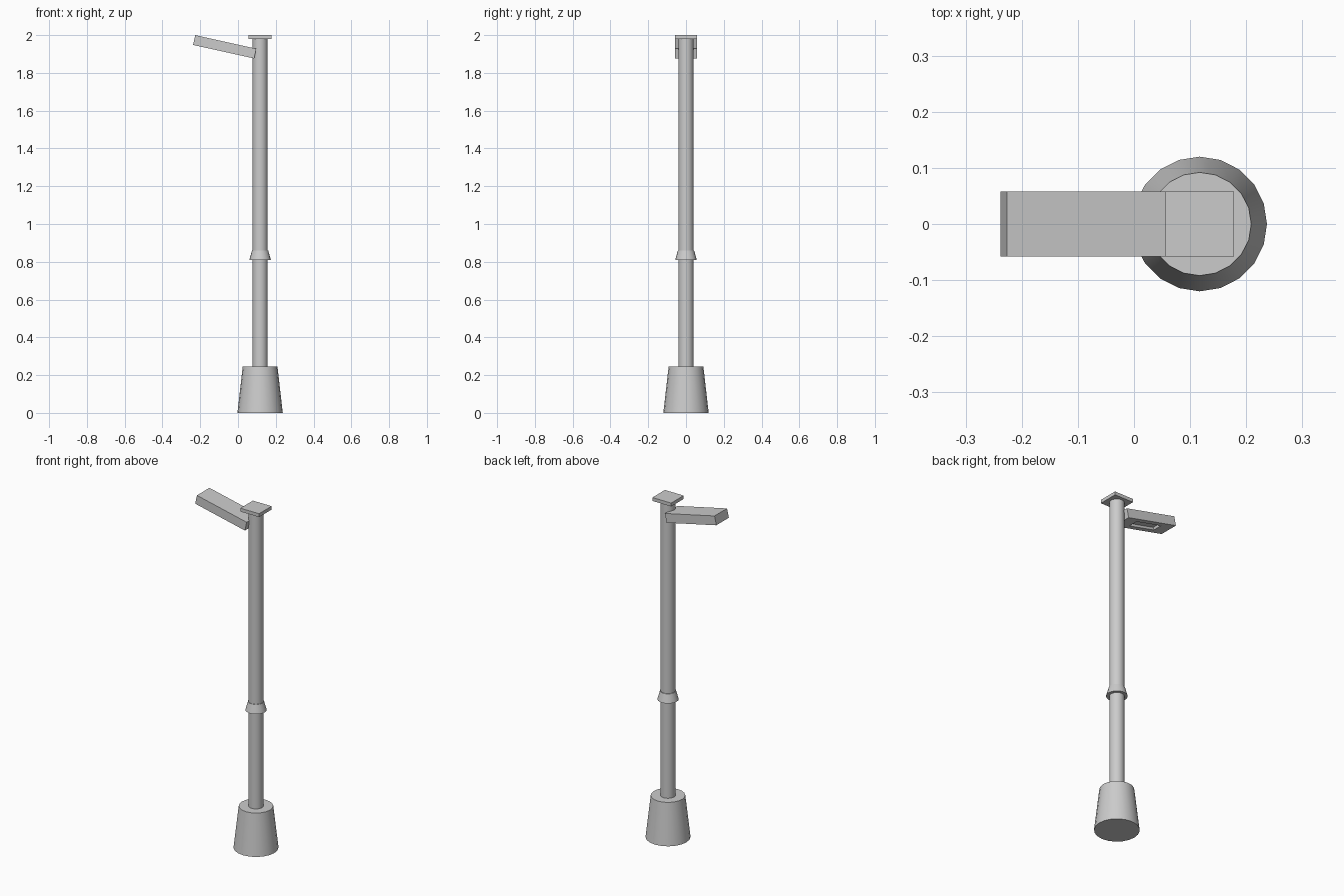
import bpy, bmesh, math
from mathutils import Matrix, Vector

if "Cube" in bpy.data.objects:
    bpy.data.objects.remove(bpy.data.objects["Cube"])

PX = 0.117    # x position of the post axis
SIDES = 20


def cone(name, r_bottom, r_top, z0, z1):
    """Round part on the post axis, from z0 up to z1."""
    bpy.ops.mesh.primitive_cone_add(vertices=SIDES, radius1=r_bottom, radius2=r_top,
                                    depth=z1 - z0, location=(PX, 0, (z0 + z1) / 2),
                                    rotation=(0, 0, math.pi / 2))
    ob = bpy.context.object
    ob.name = name
    bpy.ops.object.shade_smooth_by_angle(angle=math.radians(30))
    return ob


def box_bmesh(size):
    bm = bmesh.new()
    bmesh.ops.create_cube(bm, size=1)
    bmesh.ops.scale(bm, vec=size, verts=bm.verts)
    return bm


def add_object(name, bm, location):
    mesh = bpy.data.meshes.new(name)
    bm.to_mesh(mesh)
    bm.free()
    ob = bpy.data.objects.new(name, mesh)
    ob.location = location
    bpy.context.collection.objects.link(ob)
    return ob


# Post with tapered foot and collar
cone("base", 0.12, 0.092, 0.0, 0.245)
cone("post", 0.04, 0.04, 0.235, 1.985)
cone("collar", 0.057, 0.043, 0.81, 0.86)

# Square plate on top of the post
add_object("top_plate", box_bmesh((0.122, 0.116, 0.02)), (PX, 0, 1.99))

# Tilted lamp head with a recessed light panel underneath
length, width, height = 0.331, 0.116, 0.053
bm = box_bmesh((length, width, height))
bm.normal_update()
under = min(bm.faces, key=lambda f: f.calc_center_median().z)
bmesh.ops.inset_individual(bm, faces=[under], thickness=0.03)
for v in under.verts:
    v.co.x = math.copysign(0.085, v.co.x)
    v.co.y = math.copysign(0.029, v.co.y)
rim = bmesh.ops.inset_individual(bm, faces=[under], thickness=0.0)
bmesh.ops.translate(bm, vec=Vector((0, 0, 0.015)), verts=under.verts)
bmesh.ops.rotate(bm, verts=bm.verts, cent=(0, 0, 0),
                 matrix=Matrix.Rotation(math.radians(12.5), 3, 'Y'))
bmesh.ops.recalc_face_normals(bm, faces=bm.faces)
add_object("lamp_head", bm, (-0.0705, 0, 1.938))
